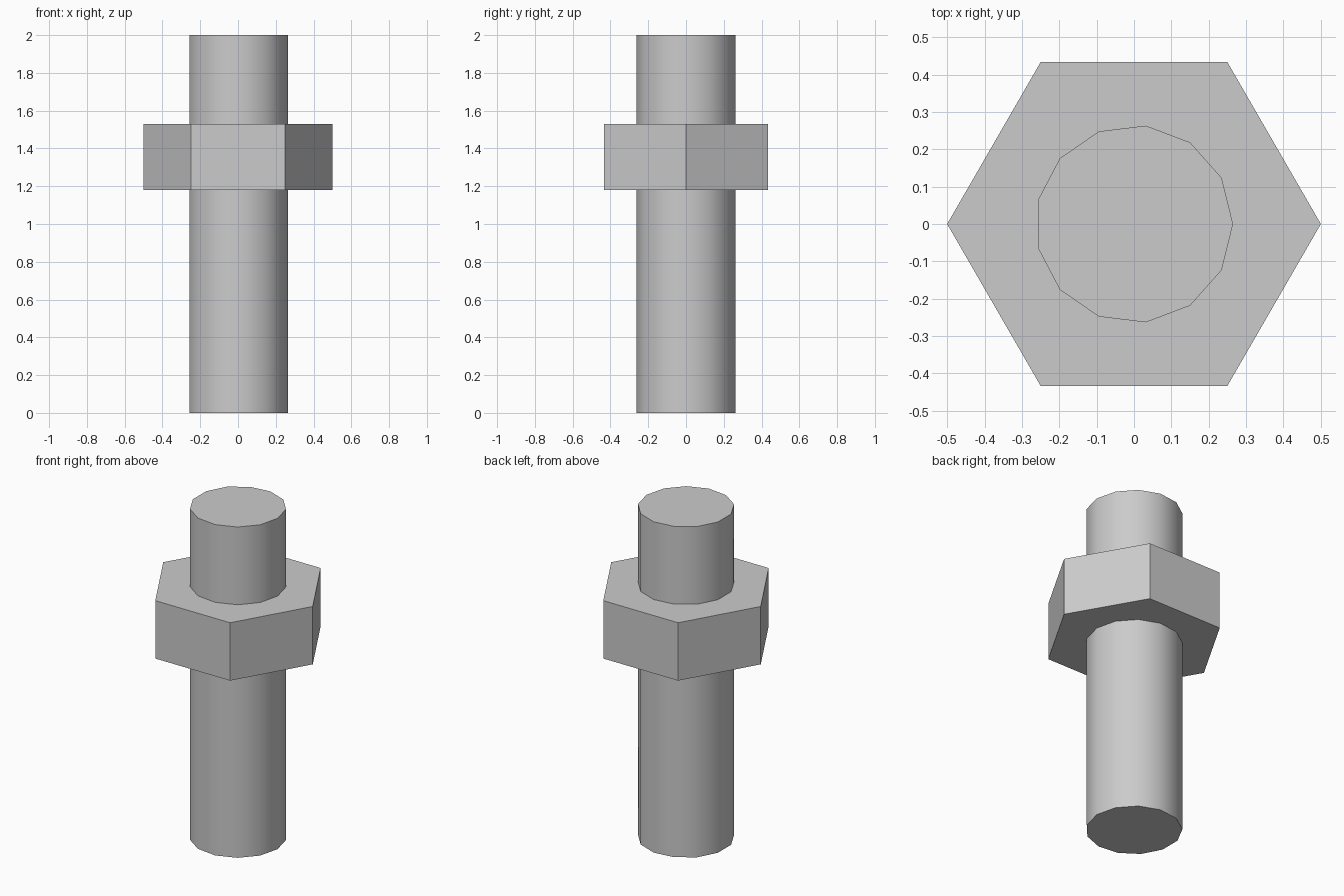
import bpy
import bmesh
from math import cos, sin, tau, radians

cube = bpy.data.objects.get("Cube")
if cube:
    bpy.data.objects.remove(cube, do_unlink=True)

GREY = (0.6, 0.6, 0.6, 1.0)
steel = bpy.data.materials.new("grey_steel")
steel.use_nodes = True
steel.diffuse_color = GREY
steel.node_tree.nodes["Principled BSDF"].inputs["Base Color"].default_value = GREY


def prism(name, sides, radius, bottom, top):
    """Upright prism with one corner pointing along +x."""
    bm = bmesh.new()
    ring = [bm.verts.new((radius * cos(tau * i / sides),
                          radius * sin(tau * i / sides), bottom))
            for i in range(sides)]
    base = bm.faces.new(ring)
    extruded = bmesh.ops.extrude_face_region(bm, geom=[base], use_keep_orig=True)
    moved = [v for v in extruded["geom"] if isinstance(v, bmesh.types.BMVert)]
    bmesh.ops.translate(bm, verts=moved, vec=(0, 0, top - bottom))
    bmesh.ops.recalc_face_normals(bm, faces=bm.faces)
    mesh = bpy.data.meshes.new(name)
    bm.to_mesh(mesh)
    bm.free()
    mesh.materials.append(steel)
    obj = bpy.data.objects.new(name, mesh)
    bpy.context.collection.objects.link(obj)
    return obj


# Round shaft and the hexagonal nut around it
parts = [
    prism("shaft", 13, 0.265, 0.0, 2.0),
    prism("hex_nut", 6, 0.5, 1.18, 1.53),
]

# Smooth shaft wall, sharp rims and nut corners
bpy.ops.object.select_all(action="DESELECT")
for part in parts:
    part.select_set(True)
bpy.context.view_layer.objects.active = parts[0]
bpy.ops.object.shade_smooth_by_angle(angle=radians(35))
